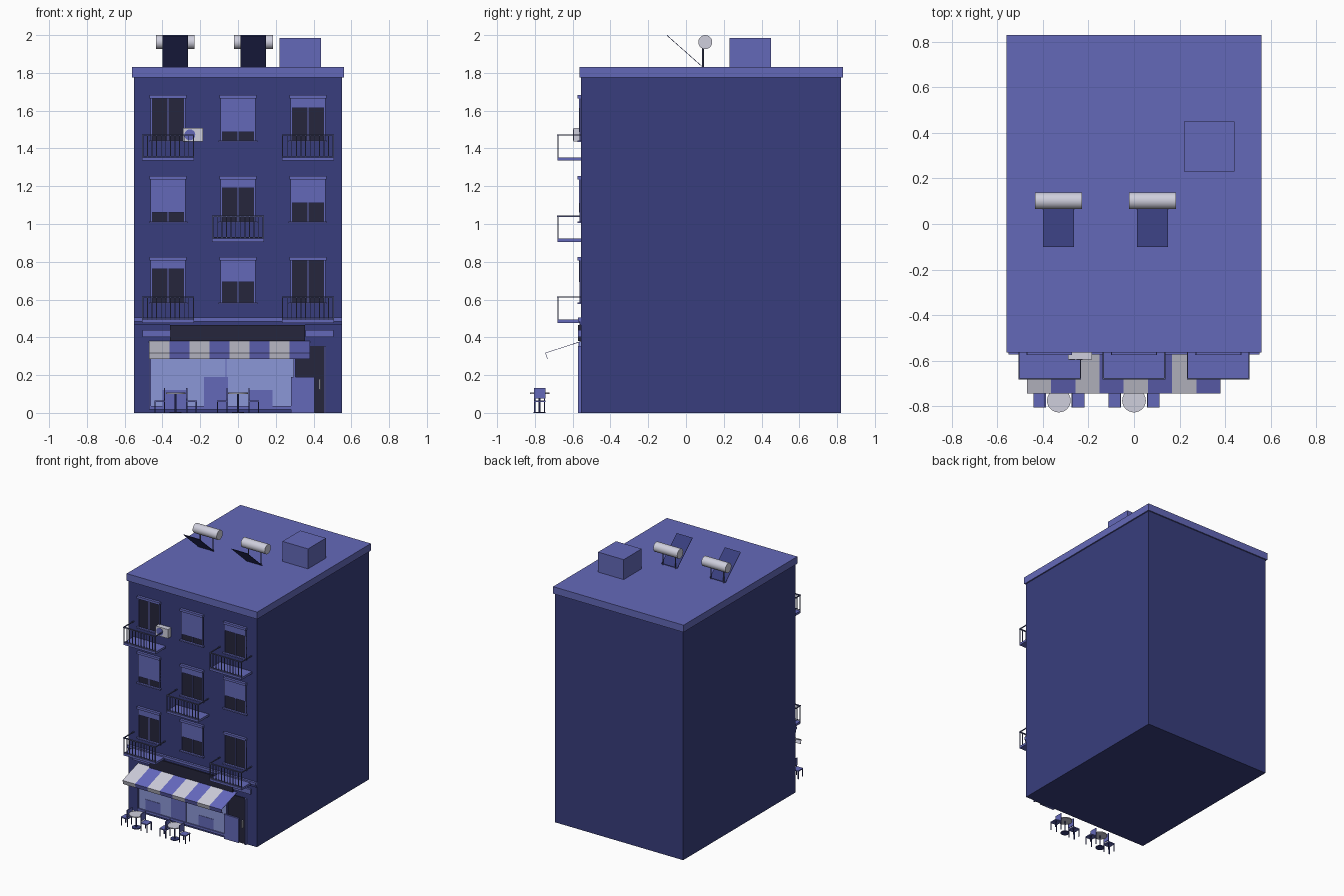
import bpy, math
from mathutils import Vector

if "Cube" in bpy.data.objects:
    bpy.data.objects.remove(bpy.data.objects["Cube"], do_unlink=True)


def material(name, r, g, b):
    m = bpy.data.materials.new(name)
    m.use_nodes = True
    m.diffuse_color = (r, g, b, 1)
    m.node_tree.nodes["Principled BSDF"].inputs["Base Color"].default_value = (r, g, b, 1)
    return m


NAVY = material("navy wall", 0.04, 0.048, 0.205)
TRIM = material("blue trim", 0.127, 0.141, 0.485)
GLASS = material("dark glass", 0.019, 0.019, 0.045)
PANE = material("pale shop glass", 0.26, 0.31, 0.68)
WHITE = material("off white", 0.62, 0.62, 0.72)
STRIPE = material("awning blue", 0.135, 0.145, 0.54)
METAL = material("slate metal", 0.09, 0.1, 0.24)


def mesh(name, verts, faces, mat):
    me = bpy.data.meshes.new(name)
    me.from_pydata(verts, [], faces)
    me.materials.append(mat)
    ob = bpy.data.objects.new(name, me)
    bpy.context.collection.objects.link(ob)
    return ob


def box(name, mat, x, y, z):
    """Box from three (low, high) ranges."""
    verts = [(a, b, c) for a in x for b in y for c in z]
    faces = [(0, 1, 3, 2), (4, 6, 7, 5), (0, 4, 5, 1), (2, 3, 7, 6), (0, 2, 6, 4), (1, 5, 7, 3)]
    return mesh(name, verts, faces, mat)


def rod(name, mat, start, end, r, sides=8):
    a, b = Vector(start), Vector(end)
    bpy.ops.mesh.primitive_cylinder_add(vertices=sides, radius=r, depth=(b - a).length,
                                        location=(a + b) / 2)
    ob = bpy.context.object
    ob.rotation_euler = (b - a).to_track_quat('Z', 'Y').to_euler()
    ob.name = name
    ob.data.materials.append(mat)
    if sides > 8:
        bpy.ops.object.shade_smooth_by_angle()
    return ob


WALL = -0.555


def plate(name, mat, x, z, out, back=0.0):
    """Slab standing out from the front wall."""
    return box(name, mat, x, (WALL - out, WALL - back), z)


# Building shell
box("building_body", NAVY, (-0.55, 0.55), (WALL, 0.82), (0, 1.78))
box("roof_cornice", TRIM, (-0.56, 0.56), (-0.565, 0.83), (1.775, 1.83))
plate("string_course", TRIM, (-0.55, 0.55), (0.485, 0.505), 0.018)
plate("lower_moulding", NAVY, (-0.55, 0.55), (0.465, 0.485), 0.008)


def window(name, x, z, blind):
    half, height = 0.092, 0.222
    top = z + height
    plate(name + "_glass", GLASS, (x - half, x + half), (z, top), 0.004)
    for s in (-1, 1):
        edge = sorted((x + s * half, x + s * (half - 0.007)))
        plate(name + "_jamb", TRIM, edge, (z, top), 0.009)
    plate(name + "_mullion", TRIM, (x - 0.003, x + 0.003), (z, top), 0.007)
    plate(name + "_lintel", TRIM, (x - 0.098, x + 0.098), (top, top + 0.018), 0.02)
    plate(name + "_sill", TRIM, (x - 0.102, x + 0.102), (z - 0.009, z), 0.02)
    if blind:
        plate(name + "_blind", TRIM, (x - half, x + half), (top - blind, top), 0.012)


def balcony(name, x, z):
    half, front, top = 0.138, -0.68, z + 0.14
    box(name + "_slab", TRIM, (x - half, x + half), (front, WALL), (z, z + 0.017))
    box(name + "_front_rail", METAL, (x - half, x + half), (front - 0.003, front + 0.005),
        (top - 0.007, top))
    box(name + "_low_rail", METAL, (x - half, x + half), (front, front + 0.004),
        (z + 0.022, z + 0.026))
    for s in (-1, 1):
        e = x + s * (half - 0.003)
        box(name + "_side_rail", METAL, (e - 0.003, e + 0.003), (front, WALL), (top - 0.007, top))
    for i in range(12):
        e = x - half + 0.004 + i * (2 * half - 0.008) / 11
        w = 0.003 if i in (0, 11) else 0.0022
        box(name + "_baluster", METAL, (e - w, e + w), (front - w + 0.002, front + w + 0.002),
            (z + 0.015, top - 0.004))


# Windows: one row per storey, blind drops from left to right
columns = (-0.37, 0, 0.37)
storeys = {"first": (0.585, (0.045, 0.115, 0)),
           "second": (1.013, (0.175, 0.045, 0.125)),
           "third": (1.443, (0, 0.178, 0.05))}
for n, (floor, (z, blinds)) in enumerate(storeys.items()):
    for c, (x, blind) in enumerate(zip(columns, blinds)):
        window(floor + "_floor_window", x, z, blind)
        if (n + c) % 2 == 0:
            balcony(floor + "_floor_balcony", x, z - 0.108)

# Air conditioner
plate("air_conditioner", WHITE, (-0.29, -0.185), (1.437, 1.507), 0.04)
rod("air_conditioner_fan", TRIM, (-0.255, -0.597, 1.472), (-0.255, -0.59, 1.472), 0.029, 20)

# Shop front
plate("sign_board", GLASS, (-0.36, 0.355), (0.38, 0.465), 0.018)
for s in (-1, 1):
    plate("sign_side_moulding", TRIM, sorted((s * 0.357, s * 0.505)), (0.402, 0.44), 0.016)
plate("shop_window", PANE, (-0.46, 0.305), (0.02, 0.375), 0.005)
plate("shop_window_sill", TRIM, (-0.47, 0.305), (0.018, 0.036), 0.014)
for x in (-0.47, 0.295):
    plate("shop_window_post", TRIM, (x, x + 0.01), (0.018, 0.375), 0.014)
plate("shop_window_mullion", TRIM, (-0.066, -0.062), (0.036, 0.375), 0.008)
for x, top in ((-0.4, 0.12), (-0.18, 0.19), (0.055, 0.12)):
    plate("window_panel", TRIM, (x, x + 0.128), (0.036, top), 0.008)
plate("shop_door", GLASS, (0.305, 0.455), (0, 0.355), 0.006)
plate("door_frame_post", TRIM, (0.455, 0.467), (0, 0.355), 0.018)
plate("door_handle", WHITE, (0.429, 0.438), (0.125, 0.18), 0.016)
plate("door_side_panel", TRIM, (0.28, 0.405), (0, 0.19), 0.018)

# Striped awning: sloping sheet with a short valance
profile = [(WALL, 0.38), (-0.745, 0.318), (-0.735, 0.285)]
step = 0.85 / 8
for i in range(8):
    x = -0.47 + i * step
    verts = [(e, y, z) for y, z in profile for e in (x, x + step)]
    strip = mesh("awning_stripe", verts, [(0, 2, 3, 1), (2, 4, 5, 3)], STRIPE if i % 2 else WHITE)
    solid = strip.modifiers.new("thickness", 'SOLIDIFY')
    solid.thickness = 0.003


# Cafe tables, each with a chair on both sides
def cafe_set(x):
    y = -0.775
    rod("table_top", WHITE, (x, y, 0.1), (x, y, 0.107), 0.052, 24)
    rod("table_stem", NAVY, (x, y, 0), (x, y, 0.1), 0.005)
    rod("table_foot", NAVY, (x, y, 0), (x, y, 0.006), 0.032, 16)
    for s in (-1, 1):
        inner, outer = x + s * 0.056, x + s * 0.112
        box("chair_seat", TRIM, sorted((inner, outer)), (y - 0.03, y + 0.03), (0.058, 0.066))
        box("chair_back", TRIM, sorted((inner, inner + s * 0.006)), (y - 0.03, y + 0.03),
            (0.075, 0.132))
        for dy in (-0.026, 0.026):
            for e, top in ((inner + s * 0.003, 0.13), (outer - s * 0.003, 0.06)):
                box("chair_leg", NAVY, (e - 0.003, e + 0.003), (y + dy - 0.003, y + dy + 0.003),
                    (0, top))


for x in (-0.33, 0):
    cafe_set(x)

# Roof hut
box("roof_hut", TRIM, (0.22, 0.44), (0.23, 0.45), (1.83, 1.985))


# Solar water heaters
def heater(x):
    w, low, high = 0.068, (0.085, 1.832), (-0.1, 1.996)
    verts = [(e, y, z + d) for d in (0, 0.004) for y, z in (low, high) for e in (x - w, x + w)]
    faces = [(0, 2, 3, 1), (4, 5, 7, 6), (0, 1, 5, 4), (2, 6, 7, 3), (0, 4, 6, 2), (1, 3, 7, 5)]
    mesh("solar_panel", verts, faces, NAVY)
    rod("water_tank", WHITE, (x - 0.103, 0.102, 1.963), (x + 0.103, 0.102, 1.963), 0.037, 28)
    for s in (-1, 1):
        e = x + s * 0.055
        rod("tank_post", METAL, (e, 0.09, 1.83), (e, 0.09, 1.94), 0.004)


for x in (-0.332, 0.081):
    heater(x)
